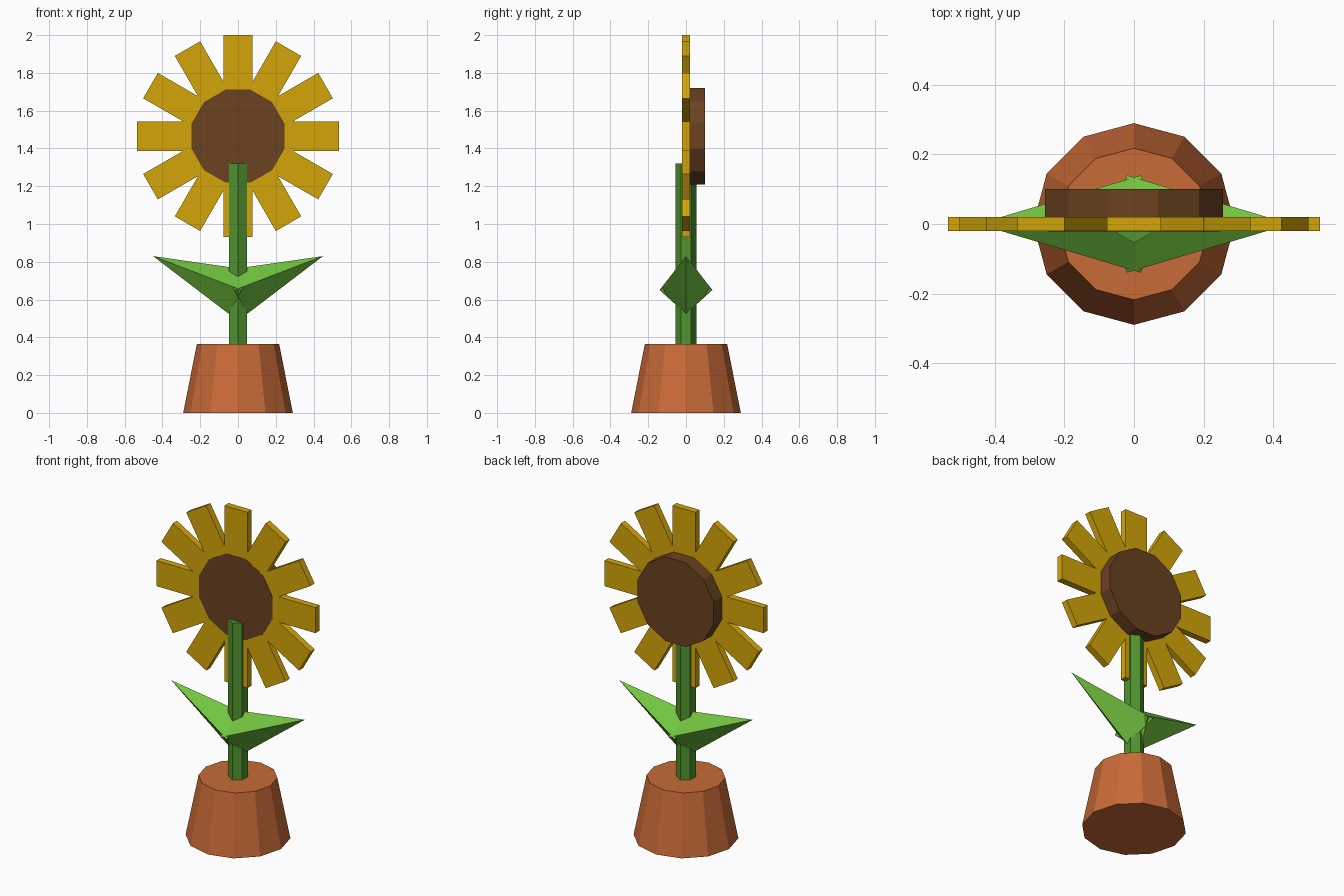
import bpy
import bmesh
from math import pi, radians
from mathutils import Matrix, Vector

if "Cube" in bpy.data.objects:
    bpy.data.objects.remove(bpy.data.objects["Cube"], do_unlink=True)

FLOWER = Vector((0, 0, 1.465))   # middle of the flower head


def material(name, r, g, b):
    colour = [(c / 255) ** 2.2 for c in (r, g, b)] + [1]
    mat = bpy.data.materials.new(name)
    mat.use_nodes = True
    mat.diffuse_color = colour
    mat.node_tree.nodes["Principled BSDF"].inputs["Base Color"].default_value = colour
    return mat


def finish(name, bm, mat):
    bmesh.ops.recalc_face_normals(bm, faces=bm.faces)
    mesh = bpy.data.meshes.new(name)
    bm.to_mesh(mesh)
    bm.free()
    mesh.materials.append(mat)
    obj = bpy.data.objects.new(name, mesh)
    bpy.context.collection.objects.link(obj)
    return obj


def prism(name, sides, r1, r2, depth, matrix, mat):
    bm = bmesh.new()
    bmesh.ops.create_cone(bm, cap_ends=True, segments=sides, radius1=r1,
                          radius2=r2, depth=depth, matrix=matrix)
    return finish(name, bm, mat)


terracotta = material("terracotta", 199, 106, 58)
stem_green = material("stem green", 82, 147, 50)
leaf_green = material("leaf green", 114, 195, 66)
petal_yellow = material("petal yellow", 211, 165, 17)
seed_brown = material("seed brown", 106, 68, 37)

# Pot and stem
prism("pot", 12, 0.29, 0.218, 0.365, Matrix.Translation((0, 0, 0.1825)), terracotta)
prism("stem", 6, 0.055, 0.055, 1.02, Matrix.Translation((0, 0, 0.81)), stem_green)

# Leaves: pointed four-sided pyramids, one on each side
for name, s in (("left_leaf", 1), ("right_leaf", -1)):
    bm = bmesh.new()
    tip = bm.verts.new((0.45 * s, 0, 0.83))
    base = [bm.verts.new((x * s, y, z)) for x, y, z in
            ((0.05, 0, 0.525), (-0.02, 0.14, 0.65), (-0.07, 0, 0.755), (-0.02, -0.14, 0.65))]
    bm.faces.new(base)
    for i in range(4):
        bm.faces.new((base[i], base[(i + 1) % 4], tip))
    finish(name, bm, leaf_green)

# Petals: flat bars radiating from the middle
bm = bmesh.new()
for i in range(12):
    bar = (Matrix.Translation(FLOWER) @ Matrix.Rotation(radians(30 * i), 4, 'Y')
           @ Matrix.Translation((0, 0, 0.2675)) @ Matrix.Diagonal((0.155, 0.04, 0.535, 1)))
    bmesh.ops.create_cube(bm, size=1, matrix=bar)
finish("petals", bm, petal_yellow)

# Seed head: thick disc behind, thin plate flush with the petal fronts
for name, radius, y, depth in (("seed_head", 0.265, 0.06, 0.08),
                               ("seed_head_front", 0.255, -0.019, 0.006)):
    place = (Matrix.Translation(FLOWER + Vector((0, y, 0)))
             @ Matrix.Rotation(pi / 2, 4, 'X') @ Matrix.Rotation(pi / 12, 4, 'Z'))
    prism(name, 12, radius, radius, depth, place, seed_brown)
